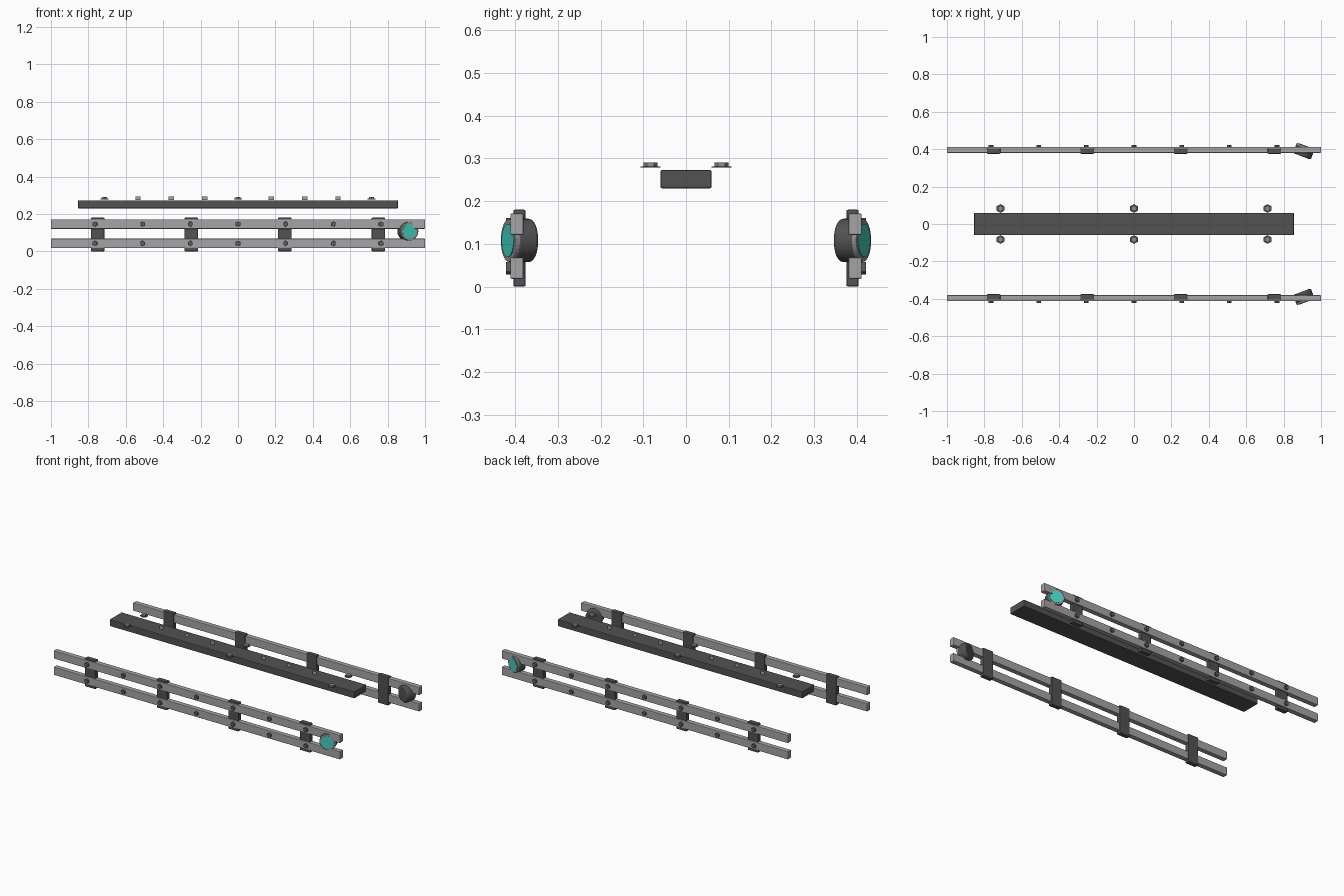
import bpy, math
from mathutils import Matrix, Vector

cube = bpy.data.objects.get("Cube")
if cube:
    bpy.data.objects.remove(cube, do_unlink=True)


def material(name, r, g, b):
    m = bpy.data.materials.new(name)
    m.use_nodes = True
    m.diffuse_color = (r, g, b, 1)
    m.node_tree.nodes["Principled BSDF"].inputs["Base Color"].default_value = (r, g, b, 1)
    return m


STEEL = material("light steel", 0.38, 0.37, 0.39)
DARK = material("dark grey", 0.085, 0.085, 0.087)
BOLT = material("bolt grey", 0.11, 0.11, 0.115)
HEAD = material("mid grey", 0.27, 0.27, 0.28)
TEAL = material("teal glass", 0.06, 0.6, 0.5)


def finish(ob, name, mat, bevel=0, segments=2):
    ob.name = name
    ob.data.materials.append(mat)
    if bevel:
        mod = ob.modifiers.new("edge", "BEVEL")
        mod.width = bevel
        mod.segments = segments
        mod.limit_method = "ANGLE"
    return ob


def box(name, mat, low, high, bevel=0.003):
    low, high = Vector(low), Vector(high)
    bpy.ops.mesh.primitive_cube_add(size=1, location=(low + high) / 2)
    ob = bpy.context.object
    ob.data.transform(Matrix.Diagonal((*(high - low), 1)))
    return finish(ob, name, mat, bevel)


def disc(name, mat, centre, axis, radius, depth, sides, bevel=0):
    bpy.ops.mesh.primitive_cylinder_add(
        vertices=sides, radius=radius, depth=depth, location=centre,
        rotation=Vector(axis).to_track_quat("Z", "Y").to_euler())
    ob = finish(bpy.context.object, name, mat, bevel, 3)
    if sides > 8:
        bpy.ops.object.shade_smooth_by_angle(angle=math.radians(35))
    return ob


# Central plank
box("plank", DARK, (-0.855, -0.06, 0.23), (0.855, 0.06, 0.273), 0.004)

# Washers and hex heads beside the plank
for x in (-0.714, 0, 0.714):
    for y in (-0.083, 0.083):
        disc("plank_washer", BOLT, (x, y, 0.28), (0, 0, 1), 0.0235, 0.003, 6)
        disc("plank_bolt", HEAD, (x, y, 0.286), (0, 0, 1), 0.0165, 0.01, 6, 0.001)

# Thin upright tabs along the plank
for x in (0.178, 0.357, 0.535):
    for s in (-1, 1):
        box("plank_tab", STEEL, (s * x - 0.014, -0.0005, 0.274),
            (s * x + 0.014, 0.0005, 0.294), 0)

for side, label in ((-1, "front"), (1, "back")):
    # Twin rails with bolts on the outer face
    for z, level in ((0.043, "lower"), (0.146, "upper")):
        box(f"{label}_{level}_rail", STEEL, (-1, side * 0.396 - 0.0155, z - 0.025),
            (1, side * 0.396 + 0.0155, z + 0.025))
        for i in range(-3, 4):
            disc(f"{label}_rail_bolt", BOLT, (i * 0.255, side * 0.415, z),
                 (0, side, 0), 0.0145, 0.014, 6, 0.001)

    # Brackets clasping both rails from inside
    for x in (-0.75, -0.25, 0.25, 0.75):
        box(f"{label}_bracket", DARK, (x - 0.036, side * 0.39 - 0.0145, 0),
            (x + 0.036, side * 0.39 + 0.0145, 0.18), 0.004)

    # Angled lamp at the end of the rails
    turn = math.radians(21)
    aim = Vector((math.sin(turn), side * math.cos(turn), 0))
    centre = Vector((0.908, side * 0.39, 0.108))
    disc(f"{label}_lamp_body", DARK, centre - aim * 0.004, aim, 0.051, 0.052, 32, 0.008)
    disc(f"{label}_lamp_rim", HEAD, centre + aim * 0.022, aim, 0.05, 0.012, 32, 0.002)
    disc(f"{label}_lamp_lens", TEAL, centre + aim * 0.0275, aim, 0.039, 0.005, 32)
